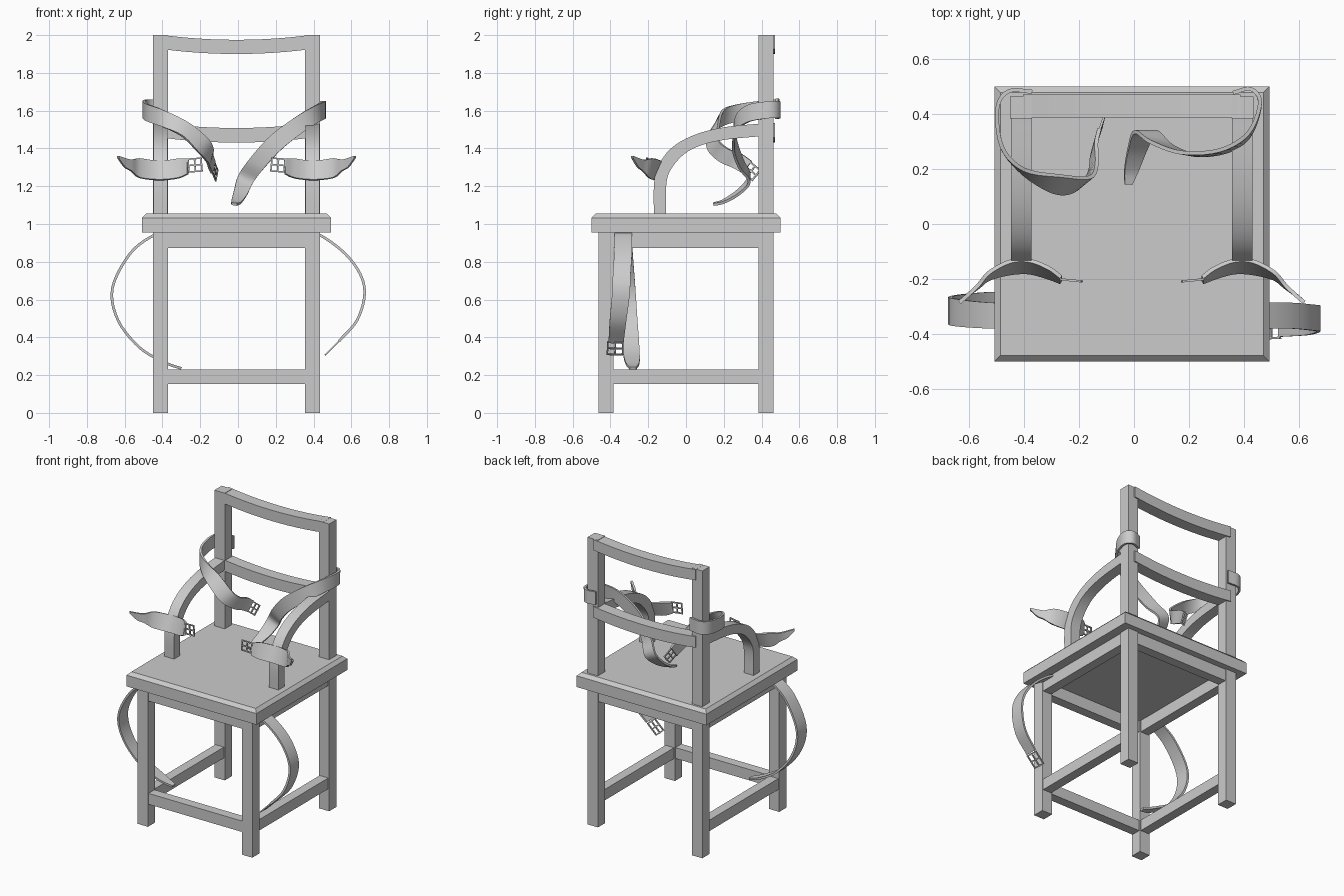
import bpy, bmesh, math
from mathutils import Vector, Matrix

if "Cube" in bpy.data.objects:
    bpy.data.objects.remove(bpy.data.objects["Cube"])

CX = -0.008  # centre line of the chair


def finish(name, bm, smooth=False):
    bmesh.ops.recalc_face_normals(bm, faces=bm.faces[:])
    me = bpy.data.meshes.new(name)
    bm.to_mesh(me)
    bm.free()
    ob = bpy.data.objects.new(name, me)
    bpy.context.collection.objects.link(ob)
    if smooth:
        bpy.ops.object.select_all(action='DESELECT')
        ob.select_set(True)
        bpy.context.view_layer.objects.active = ob
        bpy.ops.object.shade_smooth_by_angle(angle=math.radians(40))
    return ob


def box(name, x, y, z):
    """Box from (min, max) pairs."""
    bm = bmesh.new()
    size = Matrix.Diagonal((x[1] - x[0], y[1] - y[0], z[1] - z[0], 1))
    mid = Matrix.Translation((sum(x) / 2, sum(y) / 2, sum(z) / 2))
    bmesh.ops.create_cube(bm, size=1, matrix=mid @ size)
    return finish(name, bm)


def spline(rows, n):
    """Catmull-Rom interpolation of rows of any length."""
    rows = [Vector(r) for r in rows]
    p = [2 * rows[0] - rows[1]] + rows + [2 * rows[-1] - rows[-2]]
    out = []
    for a, b, c, d in zip(p, p[1:], p[2:], p[3:]):
        for k in range(n):
            t = k / n
            out.append(0.5 * (2 * b + (c - a) * t + (2 * a - 5 * b + 4 * c - d) * t * t
                              + (3 * b - a - 3 * c + d) * t ** 3))
    return out + [rows[-1]]


def loft(name, rings, smooth=True):
    """Skin a list of four-cornered rings and cap the ends."""
    bm = bmesh.new()
    rings = [[bm.verts.new(c) for c in r] for r in rings]
    for a, b in zip(rings, rings[1:]):
        for i in range(4):
            j = (i + 1) % 4
            bm.faces.new((a[i], a[j], b[j], b[i]))
    bm.faces.new(rings[0])
    bm.faces.new(rings[-1])
    return finish(name, bm, smooth)


def strap(name, rows, thick=0.014):
    """Rows hold a centre point and a half-width vector."""
    pts = spline(rows, 5)
    mids = [Vector(p[:3]) for p in pts]
    rings = []
    for i, p in enumerate(pts):
        t = mids[min(i + 1, len(mids) - 1)] - mids[max(i - 1, 0)]
        w = Vector(p[3:])
        n = t.cross(w).normalized() * thick / 2
        c = mids[i]
        rings.append([c + w + n, c - w + n, c - w - n, c + w - n])
    loft(name, rings)


def buckle(name, centre, along, across, hl=0.035, hw=0.034, r=0.004):
    """Wire frame with a centre pin."""
    u = Vector(along).normalized()
    n = u.cross(Vector(across)).normalized()
    v = n.cross(u)
    rot = Matrix((u, v, n)).transposed().to_4x4()
    bm = bmesh.new()
    for a, b, la, lb in ((0, hw, hl, r), (0, -hw, hl, r), (hl, 0, r, hw + r),
                         (0, 0, r, hw), (-hl, 0, r, hw + r), (0.006, 0, hl, r)):
        m = Matrix.Translation(Vector(centre) + u * a + v * b) @ rot
        bmesh.ops.create_cube(bm, size=2, matrix=m @ Matrix.Diagonal((la, lb, r, 1)))
    finish(name, bm)


# seat slab with chamfered top edge
seat = box("seat", (CX - 0.5, CX + 0.5), (-0.5, 0.5), (0.955, 1.055))
bm = bmesh.new()
bm.from_mesh(seat.data)
top = [e for e in bm.edges if all(v.co.z > 1 for v in e.verts)]
bmesh.ops.bevel(bm, geom=top, offset=0.022, segments=1, affect='EDGES')
bm.to_mesh(seat.data)
bm.free()

# legs, back posts, side aprons, side stretchers and arms
arm_outer = [(-.17, 1.05), (-.17, 1.2), (-.15, 1.3), (-.08, 1.4), (.04, 1.47), (.2, 1.512), (.4, 1.532)]
arm_inner = [(-.105, 1.05), (-.105, 1.2), (-.082, 1.285), (-.01, 1.37), (.09, 1.42), (.22, 1.448), (.4, 1.465)]
for side, s in (("left", -1), ("right", 1)):
    c = CX + s * 0.402
    x = (c - 0.04, c + 0.04)
    box(side + "_front_leg", x, (-0.463, -0.383), (0, 0.96))
    box(side + "_back_post", x, (0.383, 0.463), (0, 2))
    xi = (c - 0.033, c + 0.033)
    box(side + "_apron", xi, (-0.385, 0.385), (0.873, 0.957))
    box(side + "_stretcher", xi, (-0.385, 0.385), (0.154, 0.23))
    rings = []
    for o, i in zip(spline(arm_outer, 4), spline(arm_inner, 4)):
        rings.append([(c - .037, o[0], o[1]), (c + .037, o[0], o[1]),
                      (c + .037, i[0], i[1]), (c - .037, i[0], i[1])])
    loft(side + "_arm", rings)

# front and back aprons, front stretcher
xr = (CX - 0.365, CX + 0.365)
box("front_apron", xr, (-0.456, -0.39), (0.873, 0.957))
box("back_apron", xr, (0.39, 0.456), (0.873, 0.957))
box("front_stretcher", xr, (-0.456, -0.39), (0.154, 0.23))

# sagging back rails
for name, zmid, h in (("top_rail", 1.975, 0.075), ("middle_rail", 1.508, 0.077)):
    rings = []
    for k in range(13):
        t = k / 6 - 1
        x = CX + t * 0.395
        z = zmid + 0.026 * t * t
        rings.append([(x, .388, z), (x, .471, z), (x, .471, z - h), (x, .388, z - h)])
    loft(name, rings)

# shoulder straps looped round the back posts
strap("left_shoulder_strap", [
    (-.37, .481, 1.62, 0, 0, .045), (-.455, .483, 1.615, 0, 0, .045),
    (-.497, .42, 1.61, 0, 0, .045), (-.48, .28, 1.59, 0, 0, .045),
    (-.40, .19, 1.56, 0, .008, .045), (-.28, .145, 1.50, .015, .03, .035),
    (-.19, .145, 1.42, .03, .025, .03), (-.15, .2, 1.365, .015, .02, .035),
    (-.145, .27, 1.335, .008, .025, .035), (-.132, .325, 1.30, .006, .022, .033)])
buckle("left_shoulder_buckle", (-.122, .345, 1.28), (.2, .6, -.5), (.006, .025, .033))
strap("right_shoulder_strap", [
    (.36, .477, 1.60, 0, 0, .045), (.425, .491, 1.605, 0, 0, .045),
    (.458, .44, 1.605, 0, 0, .045), (.42, .33, 1.585, -.005, 0, .045),
    (.33, .268, 1.53, -.02, 0, .04), (.2, .255, 1.43, -.03, .005, .035),
    (.1, .29, 1.32, -.04, .008, .022), (.042, .335, 1.24, -.04, 0, .018),
    (.015, .28, 1.17, -.035, 0, .012), (-.008, .2, 1.12, -.026, 0, .006),
    (-.02, .145, 1.105, -.014, 0, .002)])

# wrist straps, mirrored about the centre line
wrist = [
    (-.635, -.285, 1.355, 0, 0, .006), (-.60, -.255, 1.325, 0, 0, .024),
    (-.565, -.225, 1.31, 0, .004, .03), (-.525, -.187, 1.297, 0, .012, .05),
    (-.45, -.158, 1.285, 0, .022, .05), (-.38, -.155, 1.285, 0, .022, .05),
    (-.31, -.178, 1.295, 0, .018, .05), (-.265, -.203, 1.305, 0, .01, .04)]
for side, s in (("left", 1), ("right", -1)):
    def flip(v):
        return v if s == 1 else 2 * CX - v
    strap(side + "_wrist_strap", [(flip(r[0]),) + r[1:] for r in wrist])
    buckle(side + "_wrist_buckle", (flip(-.228), -.205, 1.312), (s, -.1, .08), (0, 0, 1))

# ankle straps hanging from under the seat
strap("left_ankle_strap", [
    (-.38, -.335, .952, 0, .046, 0), (-.45, -.335, .938, 0, .046, 0),
    (-.57, -.33, .845, 0, .048, 0), (-.665, -.318, .66, 0, .05, 0),
    (-.635, -.305, .49, 0, .048, 0), (-.52, -.292, .345, 0, .045, 0),
    (-.39, -.284, .268, 0, .038, 0), (-.30, -.28, .235, 0, .016, 0)])
strap("right_ankle_strap", [
    (.37, -.333, .952, 0, .046, 0), (.44, -.333, .938, 0, .046, 0),
    (.565, -.333, .845, 0, .047, 0), (.647, -.34, .735, 0, .047, 0),
    (.67, -.345, .625, 0, .047, 0), (.63, -.36, .49, 0, .044, 0),
    (.535, -.37, .38, 0, .04, 0)])
buckle("right_ankle_buckle", (.497, -.375, .342), (-.7, -.03, -.7), (0, 1, 0), hl=.045, hw=.04)
